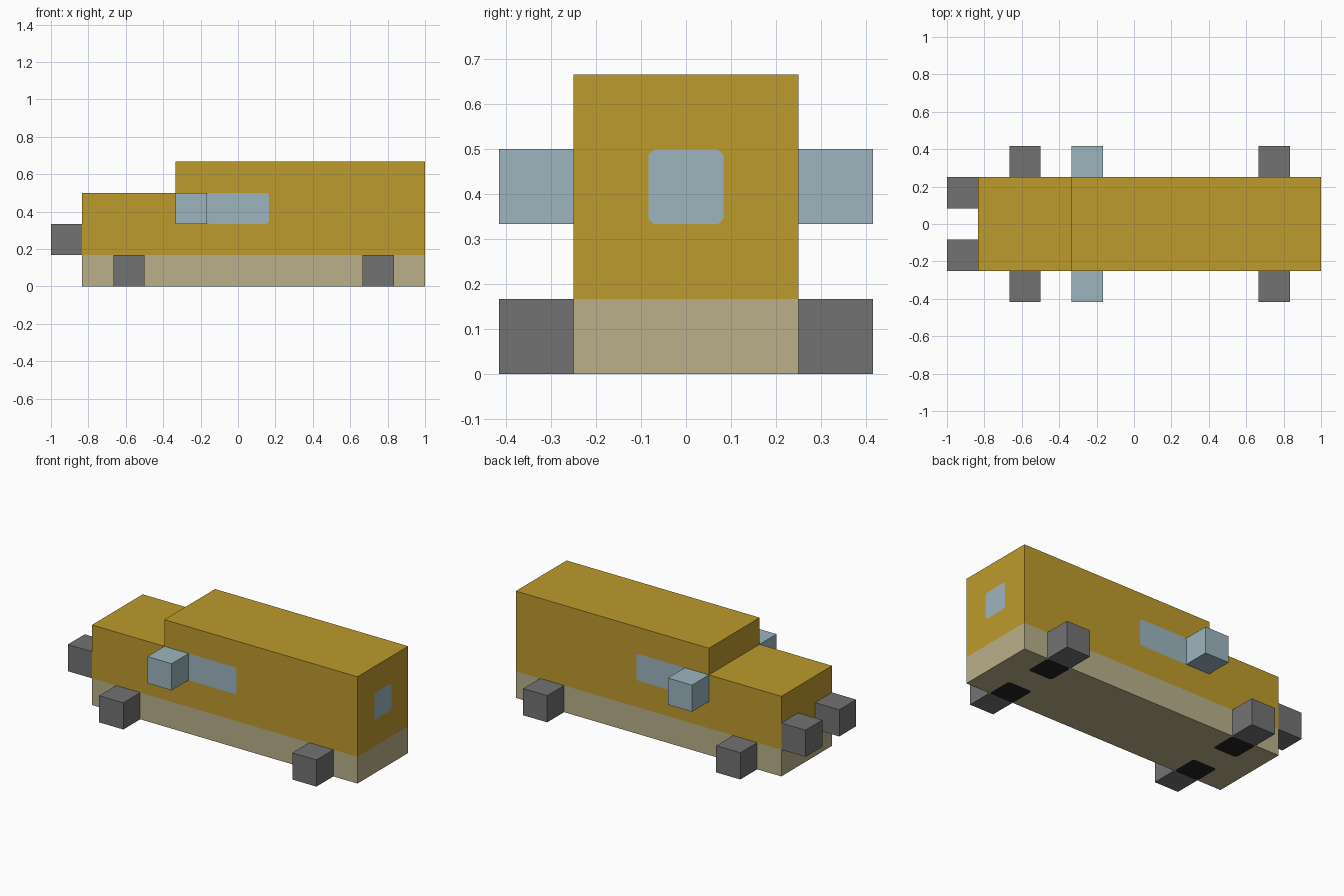
import bpy, bmesh
from mathutils import Vector

U = 1 / 6       # one block
HALF = 1.5 * U  # half the body width

if "Cube" in bpy.data.objects:
    bpy.data.objects.remove(bpy.data.objects["Cube"])


def material(name, r, g, b):
    m = bpy.data.materials.new(name)
    m.use_nodes = True
    m.diffuse_color = (r, g, b, 1)
    m.node_tree.nodes["Principled BSDF"].inputs["Base Color"].default_value = (r, g, b, 1)
    return m


GOLD = material("gold paint", 0.515, 0.328, 0.026)
BEIGE = material("beige sill", 0.491, 0.434, 0.255)
GLASS = material("pale blue", 0.337, 0.462, 0.521)
GREY = material("grey", 0.171, 0.171, 0.171)
BLACK = material("black", 0.017, 0.017, 0.017)


def finish(bm, name, *mats):
    mesh = bpy.data.meshes.new(name)
    bm.to_mesh(mesh)
    bm.free()
    for m in mats:
        mesh.materials.append(m)
    obj = bpy.data.objects.new(name, mesh)
    bpy.context.collection.objects.link(obj)
    return obj


def block(name, x, y, z, mat):
    """One-block cube centred at a position in block units."""
    bm = bmesh.new()
    bmesh.ops.create_cube(bm, size=U)
    bmesh.ops.translate(bm, verts=bm.verts, vec=Vector((x, y, z)) * U)
    finish(bm, name, mat)


def patch(name, centre, across, up, mat, cut=0.012):
    """Flat painted panel with clipped corners, facing across x up."""
    a, u = Vector(across) * U / 2, Vector(up) * U / 2
    ca, cu = a.normalized() * cut, u.normalized() * cut
    base = Vector(centre) * U + a.cross(u).normalized() * 0.001
    bm = bmesh.new()
    points = []
    for s, t in ((-1, -1), (1, -1), (1, 1), (-1, 1)):
        corner = base + a * s + u * t
        pair = [corner - ca * s, corner - cu * t]
        points += pair if s * t < 0 else pair[::-1]
    # order around the outline starts on the left edge of the first corner
    points = [points[i] for i in range(len(points))]
    bm.faces.new([bm.verts.new(p) for p in points])
    finish(bm, name, mat)


# Body: stepped side profile, extruded across and split at the sill
bm = bmesh.new()
profile = [(-5, 0), (6, 0), (6, 4), (-2, 4), (-2, 3), (-5, 3)]
side = bm.faces.new([bm.verts.new((x * U, -HALF, z * U)) for x, z in profile])
ext = bmesh.ops.extrude_face_region(bm, geom=[side], use_keep_orig=True)
moved = [v for v in ext["geom"] if isinstance(v, bmesh.types.BMVert)]
bmesh.ops.translate(bm, verts=moved, vec=(0, 2 * HALF, 0))
bmesh.ops.bisect_plane(bm, geom=bm.verts[:] + bm.edges[:] + bm.faces[:],
                       plane_co=(0, 0, U), plane_no=(0, 0, 1))
bmesh.ops.recalc_face_normals(bm, faces=bm.faces)
for f in bm.faces:
    f.material_index = int(f.calc_center_median().z < U and len(f.verts) > 2)
finish(bm, "body", GOLD, BEIGE)

# Paired parts on both sides
for s, label in ((-1, "near"), (1, "far")):
    for x, end in ((-3.5, "front"), (4.5, "rear")):
        block(f"{end}_wheel_{label}", x, 2 * s, 0.5, GREY)
        patch(f"{end}_wheel_well_{label}", (x, s, 0), (-1, 0, 0), (0, 1, 0), BLACK)
    block(f"headlight_{label}", -5.5, s, 1.5, GREY)
    block(f"mirror_{label}", -1.5, 2 * s, 2.5, GLASS)
    patch(f"side_window_{label}", (0, 1.5 * s, 2.5), (-2 * s, 0, 0), (0, 0, 1), GLASS)

# Tail window
patch("rear_window", (6, 0, 2.5), (0, 1, 0), (0, 0, 1), GLASS)
